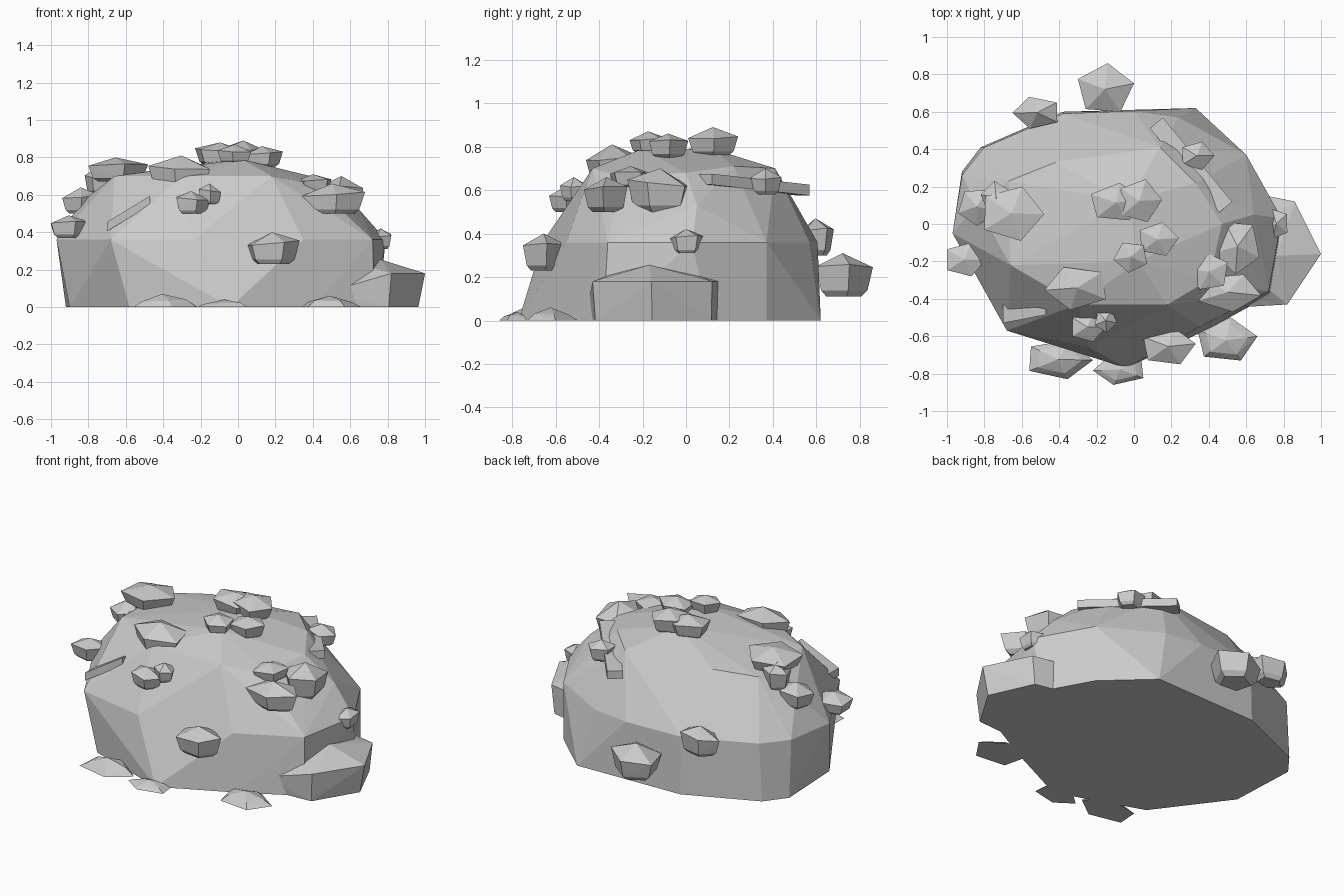
import bpy, bmesh, math, random
from mathutils import Vector

if "Cube" in bpy.data.objects:
    bpy.data.objects.remove(bpy.data.objects["Cube"])

random.seed(4)
stone = bpy.data.materials.new("grey stone")
stone.diffuse_color = (0.6, 0.6, 0.6, 1)
stone.use_nodes = True
stone.node_tree.nodes["Principled BSDF"].inputs["Base Color"].default_value = stone.diffuse_color


def hull(name, pts):
    """Flat-shaded convex stone around a few corner points."""
    bm = bmesh.new()
    for p in pts:
        bm.verts.new(p)
    res = bmesh.ops.convex_hull(bm, input=bm.verts[:])
    loose = [v for v in bm.verts if not v.link_faces]
    bmesh.ops.delete(bm, geom=loose, context='VERTS')
    bmesh.ops.dissolve_limit(bm, angle_limit=math.radians(2), verts=bm.verts[:], edges=bm.edges[:])
    bmesh.ops.recalc_face_normals(bm, faces=bm.faces[:])
    me = bpy.data.meshes.new(name)
    bm.to_mesh(me)
    bm.free()
    me.materials.append(stone)
    ob = bpy.data.objects.new(name, me)
    bpy.context.collection.objects.link(ob)
    return ob


def pebble(name, x0, x1, y0, y1, z0, z1, ground=False):
    """Five-sided pebble with a pointed top, fitted to a bounding box."""
    turn = random.uniform(0, math.tau)
    rings = [(1.0, 0.0), (0.7, 0.5)] if ground else [(0.62, 0.0), (0.82, 0.14), (1.0, 0.66)]
    pts = [Vector((0, 0, 1))]
    for k, (r, z) in enumerate(rings):
        for i in range(5):
            a = turn + math.tau * i / 5
            dz = 0.08 * math.sin(a + turn) if 0.3 < z else 0
            pts.append(Vector((r * math.cos(a), r * math.sin(a), z + dz)))
    lo = [min(p[i] for p in pts) for i in range(3)]
    hi = [max(p[i] for p in pts) for i in range(3)]
    box = ((x0, x1), (y0, y1), (z0, z1))
    hull(name, [[b[0] + (p[i] - lo[i]) / (hi[i] - lo[i]) * (b[1] - b[0])
                 for i, b in enumerate(box)] for p in pts])


def bar(name, a, b, w0, w1, thick):
    """Long thin chip of stone between two points."""
    a, b = Vector(a), Vector(b)
    side = (b - a).cross(Vector((0, 0, 1))).normalized()
    pts = []
    for p, w in ((a, w0), (b, w1)):
        for s in (-0.5, 0.5):
            for h in (-0.5, 0.5):
                pts.append(p + side * w * s + Vector((0, 0, thick * h)))
    hull(name, pts)


# main boulder: ground outline, waist, shoulder and crown
ground = [(-.92, .28), (-.82, .41), (-.38, .60), (.33, .62), (.60, .37), (.75, .10),
          (.73, -.38), (.40, -.56), (-.04, -.77), (-.58, -.58), (-.90, -.15)]
waist = [(-.97, -.05), (-.92, .26), (-.80, .41), (-.38, .59), (0, .605), (.24, .57),
         (.60, .37), (.79, .03), (.72, -.36), (.35, -.55), (-.24, -.66), (-.68, -.57)]
upper = [(-.66, -.22, .70), (-.67, .23, .68), (-.42, .33, .70), (.14, .41, .70),
         (.33, .22, .71), (.47, 0, .68), (.40, -.30, .66), (.18, -.43, .70),
         (-.30, -.43, .70), (.64, .05, .53), (-.03, .12, .79), (.02, -.2, .79), (-.84, .1, .56)]
hull("boulder", [(x, y, 0) for x, y in ground] + [(x, y, .36) for x, y in waist] + upper)

# low ledge at the right foot
ledge = [(.48, -.45), (.82, -.43), (1.0, -.16), (.86, .12), (.66, .16)]
hull("ledge", [(.70 + (x - .70) * .88, y * .97, 0) for x, y in ledge]
     + [(x, y, .18 if x > .5 else .08) for x, y in ledge]
     + [(.72, -.35, .21), (.76, -.17, .255), (.70, .02, .22)])

# pebbles stuck to the boulder: x, y and z ranges
stuck = [
    (-.30, 0, .60, .86, .11, .31), (-.65, -.41, .51, .68, .30, .47),
    (-.80, -.48, -.09, .20, .67, .80), (-.94, -.74, -.01, .18, .50, .64),
    (-.82, -.66, .06, .23, .60, .76), (-1.0, -.79, -.28, -.10, .37, .49),
    (-.48, -.15, -.46, -.23, .63, .81), (-.33, -.15, -.63, -.47, .50, .62),
    (-.21, -.09, -.58, -.46, .55, .66), (.05, .33, -.75, -.55, .23, .40),
    (.43, .67, -.27, .01, .50, .70), (.29, .50, -.35, -.15, .61, .71),
    (.34, .68, -.47, -.27, .50, .66), (.69, .82, -.08, .08, .31, .42),
    (.03, .24, -.17, .01, .75, .86), (-.11, .07, -.26, -.10, .77, .87),
    (-.23, .05, .02, .22, .76, .88), (-.07, .15, .01, .24, .76, .89),
    (.26, .43, .29, .44, .58, .70),
]
for i, b in enumerate(stuck):
    pebble(f"pebble_{i + 1}", *b)

# flat pebbles half buried around the front
for i, b in enumerate([(-.56, -.22, -.83, -.62, 0, .07), (-.22, .05, -.86, -.70, 0, .04),
                       (.34, .66, -.73, -.50, 0, .06)]):
    pebble(f"ground_pebble_{i + 1}", *b, ground=True)

# long chips on the back right shoulder and the front left
bar("shoulder_chip", (.12, .54, .60), (.49, .09, .65), .09, .09, .05)
bar("front_chip", (-.70, -.47, .43), (-.47, -.47, .57), .12, .03, .05)
